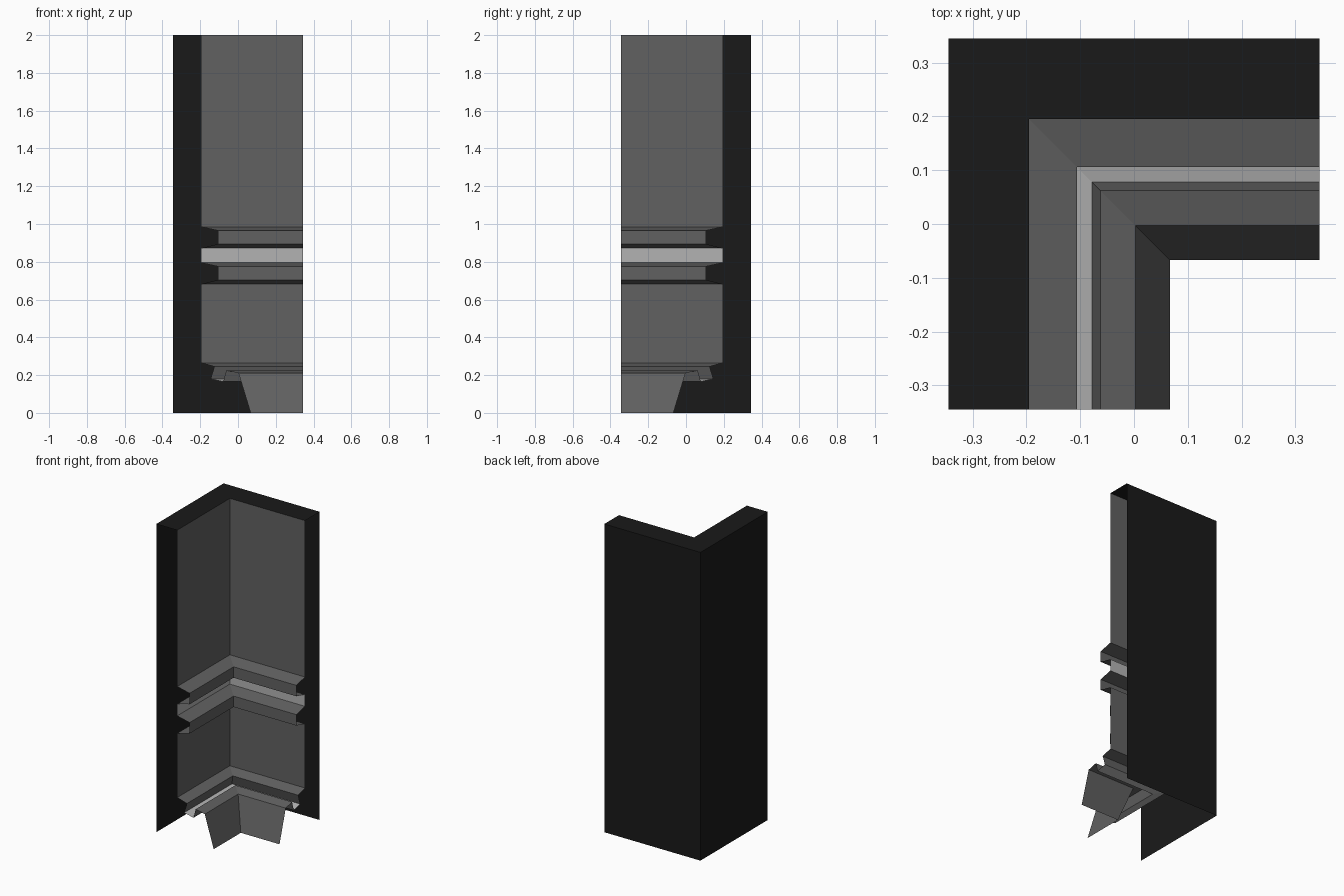
import bpy

if "Cube" in bpy.data.objects:
    bpy.data.objects.remove(bpy.data.objects["Cube"])

END = 0.345   # half width of the corner block


def material(name, value):
    m = bpy.data.materials.new(name)
    m.diffuse_color = (value, value, value, 1)
    m.use_nodes = True
    m.node_tree.nodes["Principled BSDF"].inputs["Base Color"].default_value = m.diffuse_color
    return m


black = material("black_backing", 0.01)
grey = material("grey_panel", 0.12)
light = material("light_strip", 0.45)


def sweep(name, profile, mat):
    """Sweep an (offset, height) profile round the mitred inner corner."""
    verts, faces = [], []
    for u, z in profile:
        verts += [(END, -u, z), (u, -u, z), (u, -END, z)]
    for k in range(len(profile) - 1):
        a, b = 3 * k, 3 * k + 3
        for s in (0, 1):
            faces.append((a + s, a + s + 1, b + s + 1, b + s))
    mesh = bpy.data.meshes.new(name)
    mesh.from_pydata(verts, [], faces)
    mesh.materials.append(mat)
    obj = bpy.data.objects.new(name, mesh)
    bpy.context.collection.objects.link(obj)
    return obj


WALL = -0.195


def rail(top, bottom):
    """Trapezoid bumper rail standing out from the wall."""
    return [(WALL, top), (-0.106, top - 0.02), (-0.106, bottom + 0.022), (WALL, bottom)]


# Hollow backing: outer walls and top cap, ends and underside open
sweep("backing_shell", [(-0.345, 0), (-0.345, 2), (WALL, 2)], black)

# Wall panels, rails and the light strip between the rails
sweep("upper_wall", [(WALL, 2), (WALL, 0.985)], grey)
sweep("upper_rail", rail(0.985, 0.872), grey)
sweep("rail_light", [(WALL, 0.872), (WALL, 0.795)], light)
sweep("lower_rail", rail(0.795, 0.682), grey)
sweep("lower_wall", [(WALL, 0.682), (WALL, 0.265)], grey)

# Light trough at the foot of the wall, then ledge and sloping skirt
sweep("trough_back", [(WALL, 0.265), (-0.125, 0.245), (-0.145, 0.18)], grey)
sweep("trough_light", [(-0.145, 0.18), (-0.078, 0.165)], light)
sweep("ledge_and_skirt", [(-0.078, 0.165), (-0.062, 0.225), (0.003, 0.21), (0.067, 0)], grey)
